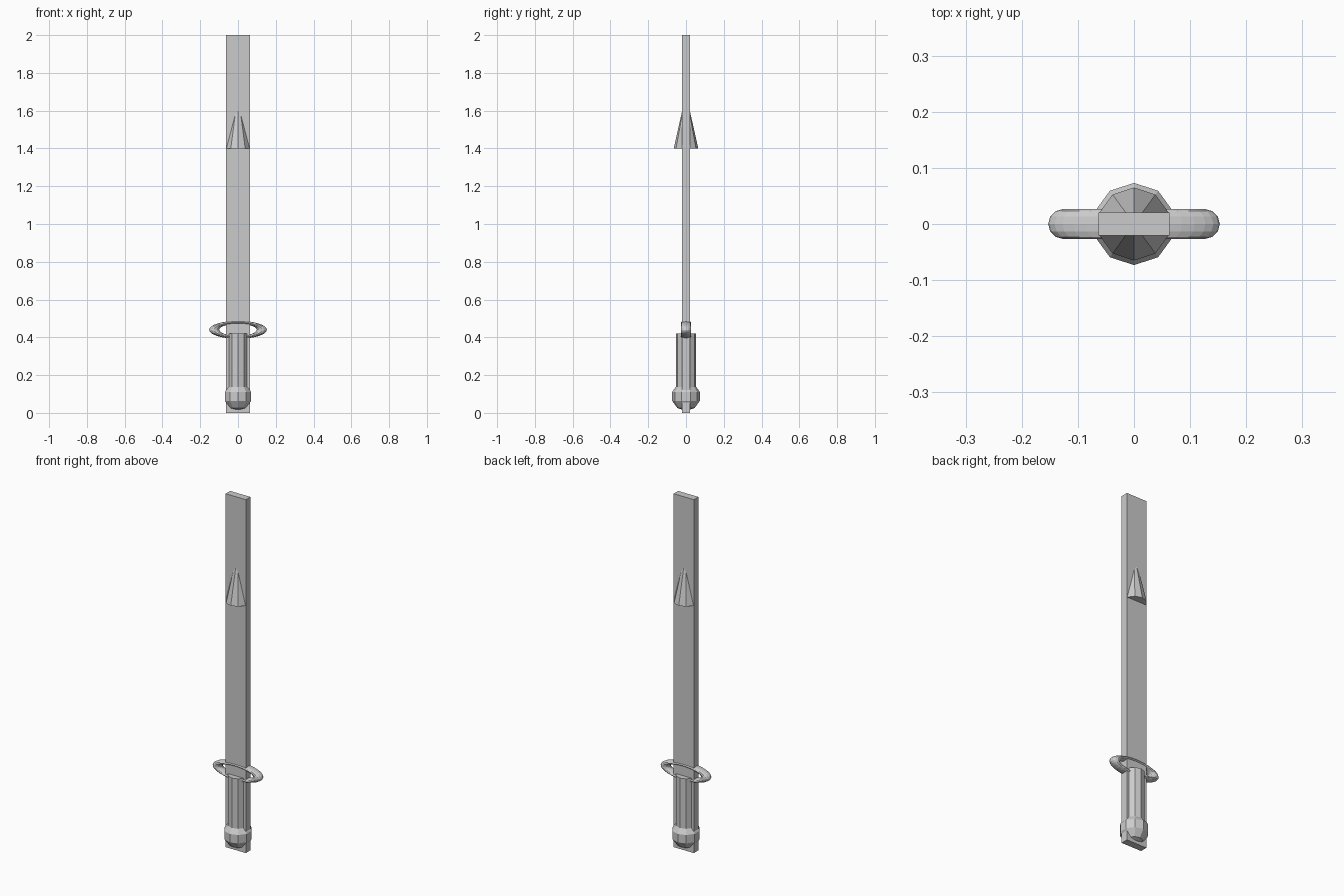
import bpy, bmesh
from math import sin, cos, pi, radians
from mathutils import Matrix

if "Cube" in bpy.data.objects:
    bpy.data.objects.remove(bpy.data.objects["Cube"], do_unlink=True)

GREY = (0.6, 0.6, 0.6, 1)
steel = bpy.data.materials.new("grey metal")
steel.use_nodes = True
steel.diffuse_color = GREY
steel.node_tree.nodes["Principled BSDF"].inputs["Base Color"].default_value = GREY

SIDES = 10


def finish(name, bm):
    bmesh.ops.remove_doubles(bm, verts=bm.verts, dist=1e-5)
    bmesh.ops.recalc_face_normals(bm, faces=bm.faces)
    mesh = bpy.data.meshes.new(name)
    bm.to_mesh(mesh)
    bm.free()
    mesh.materials.append(steel)
    obj = bpy.data.objects.new(name, mesh)
    bpy.context.collection.objects.link(obj)
    return obj


def loft(bm, rings, closed):
    """Join rings of vertices with quads; cap the ends of an open loft."""
    pairs = list(zip(rings, rings[1:]))
    if closed:
        pairs.append((rings[-1], rings[0]))
    else:
        bm.faces.new(rings[0])
        bm.faces.new(rings[-1])
    for a, b in pairs:
        n = len(a)
        for i in range(n):
            j = (i + 1) % n
            bm.faces.new((a[i], a[j], b[j], b[i]))


def turned(name, profile):
    """Ten-sided turned solid from (radius, height) points."""
    bm = bmesh.new()
    angles = [pi / 2 + 2 * pi * k / SIDES for k in range(SIDES)]
    rings = [[bm.verts.new((r * cos(a), r * sin(a), z)) for a in angles]
             for r, z in profile]
    loft(bm, rings, False)
    return finish(name, bm)


# Flat blade running the full length
bm = bmesh.new()
bmesh.ops.create_cube(bm, size=1, matrix=Matrix.Translation((0, 0, 1))
                      @ Matrix.Diagonal((0.126, 0.041, 2, 1)))
finish("blade", bm)

# Faceted spike passing through the blade
turned("spike", [(0.065, 1.4), (0.0001, 1.69)])

# Grip
turned("grip", [(0.054, 0.08), (0.054, 0.42)])

# Low-poly ball pommel
R, Z = 0.077, 0.0875
turned("pommel", [(max(R * cos(radians(a)), 0.0001), Z + R * sin(radians(a)))
                  for a in range(-90, 91, 36)])

# Flattened upright ring guard
bm = bmesh.new()
MAJOR, MINOR, SQUASH = 0.1265, 0.0265, 0.31
rings = []
for u in range(32):
    a = 2 * pi * u / 32
    ring = []
    for v in range(12):
        b = 2 * pi * v / 12
        r = MAJOR + MINOR * cos(b)
        ring.append(bm.verts.new((r * cos(a), MINOR * sin(b),
                                  0.44 + SQUASH * r * sin(a))))
    rings.append(ring)
loft(bm, rings, True)
finish("guard", bm)
